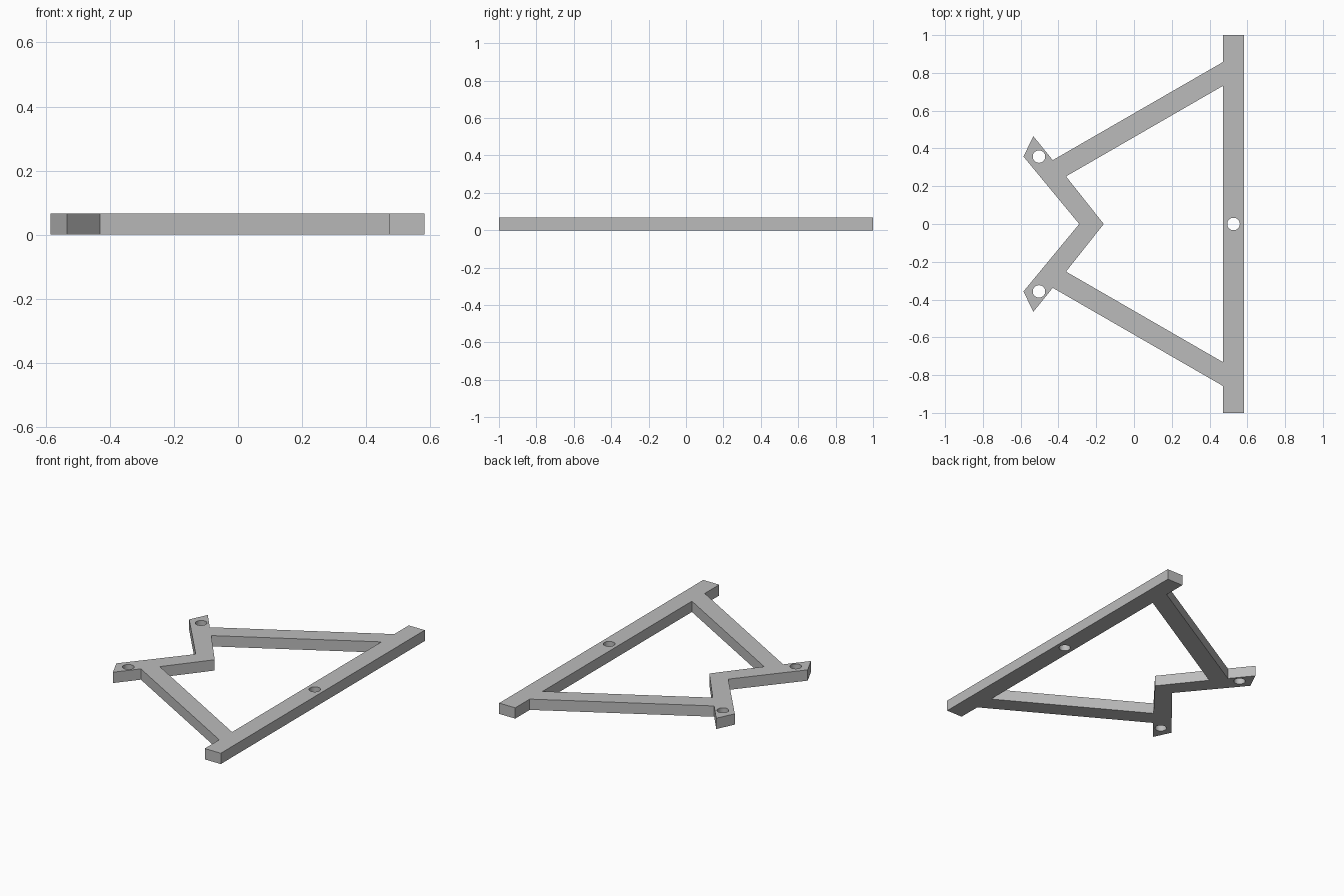
import bpy
import bmesh
from math import cos, sin, tau

cube = bpy.data.objects.get("Cube")
if cube:
    bpy.data.objects.remove(cube)

THICKNESS = 0.067
HOLE_RADIUS = 0.033

# Plain grey material
grey = bpy.data.materials.new("plain grey")
grey.use_nodes = True
colour = (0.5, 0.5, 0.5, 1)
grey.diffuse_color = colour
grey.node_tree.nodes["Principled BSDF"].inputs["Base Color"].default_value = colour


def mirrored(half):
    """Close a half outline by mirroring it across y = 0."""
    return half + [(x, -y) for x, y in reversed(half) if y]


def circle(cx, cy, sides=32):
    angles = [tau * i / sides for i in range(sides)]
    return [(cx + HOLE_RADIUS * cos(a), cy + HOLE_RADIUS * sin(a)) for a in angles]


# Outer edge: long bar, slanted arm, pointed tab, notch
outer = mirrored([(0.582, 1), (0.472, 1), (0.472, 0.858), (-0.43, 0.338),
                  (-0.533, 0.465), (-0.585, 0.357), (-0.29, 0)])
# Opening between the bar, the arms and the V brace
opening = mirrored([(0.472, 0.732), (-0.36, 0.252), (-0.16, 0)])
# Mounting holes
holes = [circle(0.527, 0), circle(-0.503, 0.357), circle(-0.503, -0.357)]

# Filled flat profile, extruded to a plate
curve = bpy.data.curves.new("frame_profile", "CURVE")
curve.dimensions = "2D"
curve.fill_mode = "BOTH"
curve.extrude = THICKNESS / 2
for loop in [outer, opening] + holes:
    spline = curve.splines.new("POLY")
    spline.points.add(len(loop) - 1)
    for point, (x, y) in zip(spline.points, loop):
        point.co = (x, y, 0, 1)
    spline.use_cyclic_u = True
profile = bpy.data.objects.new("frame_profile", curve)
bpy.context.collection.objects.link(profile)

# Turn it into one clean solid mesh standing on the ground
depsgraph = bpy.context.evaluated_depsgraph_get()
mesh = bpy.data.meshes.new_from_object(profile.evaluated_get(depsgraph))
bpy.data.objects.remove(profile)
bm = bmesh.new()
bm.from_mesh(mesh)
bmesh.ops.remove_doubles(bm, verts=bm.verts, dist=0.0001)
bmesh.ops.recalc_face_normals(bm, faces=bm.faces)
bmesh.ops.translate(bm, verts=bm.verts, vec=(0, 0, THICKNESS / 2))
for face in bm.faces:
    face.smooth = False
bm.to_mesh(mesh)
bm.free()
mesh.materials.clear()
mesh.materials.append(grey)
mesh.name = "bracket_frame"
frame = bpy.data.objects.new("bracket_frame", mesh)
bpy.context.collection.objects.link(frame)

# Smooth the hole walls, keep the edges sharp
bpy.ops.object.select_all(action="DESELECT")
frame.select_set(True)
bpy.context.view_layer.objects.active = frame
bpy.ops.object.shade_smooth_by_angle()
